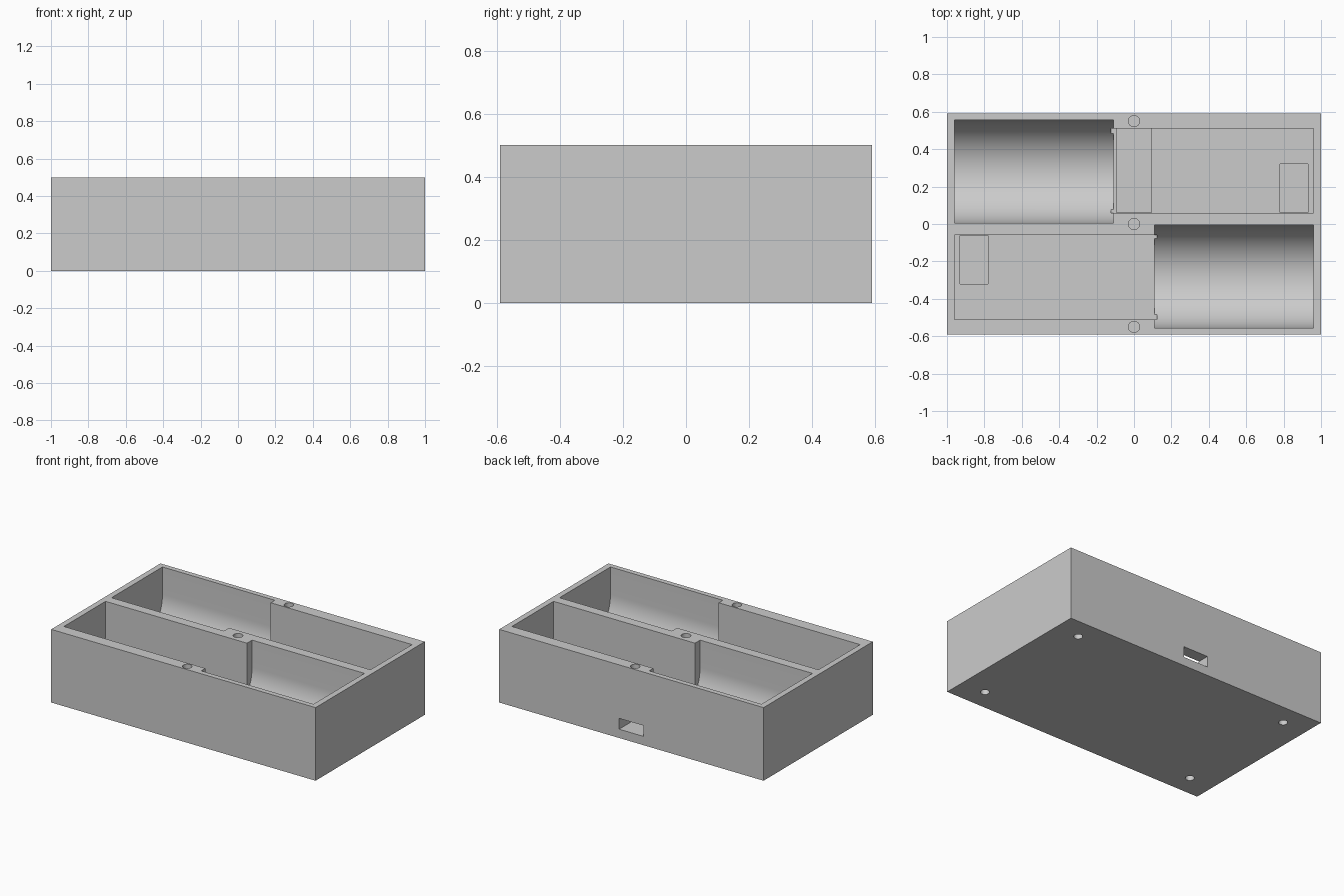
import bpy
import bmesh
import math

cube = bpy.data.objects.get("Cube")
if cube:
    bpy.data.objects.remove(cube, do_unlink=True)

WIDTH, DEPTH, HEIGHT = 2.0, 1.18, 0.5
ABOVE = HEIGHT + 0.1

grey = bpy.data.materials.new("light_grey")
grey.use_nodes = True
colour = (0.6, 0.6, 0.6, 1)
grey.diffuse_color = colour
grey.node_tree.nodes["Principled BSDF"].inputs["Base Color"].default_value = colour


def prism(name, profile, vector):
    """Solid made by sweeping a closed outline along a vector."""
    bm = bmesh.new()
    face = bm.faces.new([bm.verts.new(p) for p in profile])
    swept = bmesh.ops.extrude_face_region(bm, geom=[face])["geom"]
    verts = [g for g in swept if isinstance(g, bmesh.types.BMVert)]
    bmesh.ops.translate(bm, verts=verts, vec=vector)
    bmesh.ops.recalc_face_normals(bm, faces=bm.faces)
    mesh = bpy.data.meshes.new(name)
    bm.to_mesh(mesh)
    bm.free()
    mesh.materials.append(grey)
    obj = bpy.data.objects.new(name, mesh)
    bpy.context.collection.objects.link(obj)
    return obj


def block(name, x0, x1, y0, y1, z0, z1):
    outline = [(x0, y0, z0), (x1, y0, z0), (x1, y1, z0), (x0, y1, z0)]
    return prism(name, outline, (0, 0, z1 - z0))


def round_pin(name, x, y, z0, z1, radius=0.03, sides=32):
    turn = [2 * math.pi * i / sides for i in range(sides)]
    outline = [(x + radius * math.cos(a), y + radius * math.sin(a), z0) for a in turn]
    return prism(name, outline, (0, 0, z1 - z0))


def trough(name, x0, x1, y, centre_z=0.315, radius=0.275, steps=48):
    """Round-bottomed bay with straight upper walls."""
    outline = [(x0, y + radius, ABOVE), (x0, y - radius, ABOVE)]
    for i in range(steps + 1):
        a = math.pi * (1 + i / steps)
        outline.append((x0, y + radius * math.cos(a), centre_z + radius * math.sin(a)))
    return prism(name, outline, (x1 - x0, 0, 0))


case = block("case_body", -WIDTH / 2, WIDTH / 2, -DEPTH / 2, DEPTH / 2, 0, HEIGHT)

# Two bays, each a round trough opening into a flat pocket with a deeper well
cutters = []
for side in ("back", "front"):
    bay = [
        trough(side + "_trough", -0.96, -0.11, 0.28),
        block(side + "_pocket", -0.122, 0.96, 0.06, 0.51, 0.13, ABOVE),
        block(side + "_well", 0.78, 0.93, 0.062, 0.32, 0.06, 0.3),
    ]
    if side == "front":
        for cutter in bay:
            for v in cutter.data.vertices:
                v.co.x, v.co.y = -v.co.x, -v.co.y
    cutters += bay

# Cable channel through the back wall
cutters.append(block("cable_channel", -0.093, 0.093, 0.062, 0.7, 0.06, 0.134))

# Round sockets in the rim and underside
for y in (-0.55, 0, 0.55):
    cutters.append(round_pin("rim_socket", 0, y, HEIGHT - 0.05, ABOVE))
for x in (-0.82, 0.82):
    for y in (-0.445, 0.445):
        cutters.append(round_pin("base_socket", x, y, -0.1, 0.05, 0.028))

for cutter in cutters:
    cutter.hide_render = True
    cut = case.modifiers.new(cutter.name, "BOOLEAN")
    cut.operation = "DIFFERENCE"
    cut.solver = "EXACT"
    cut.object = cutter

# Bake the cuts and discard the cutters
bpy.context.view_layer.update()
graph = bpy.context.evaluated_depsgraph_get()
solid = bpy.data.meshes.new_from_object(case.evaluated_get(graph))
case.modifiers.clear()
case.data = solid
for cutter in cutters:
    bpy.data.objects.remove(cutter, do_unlink=True)

bpy.ops.object.select_all(action="DESELECT")
case.select_set(True)
bpy.context.view_layer.objects.active = case
bpy.ops.object.shade_smooth_by_angle(angle=math.radians(30))
